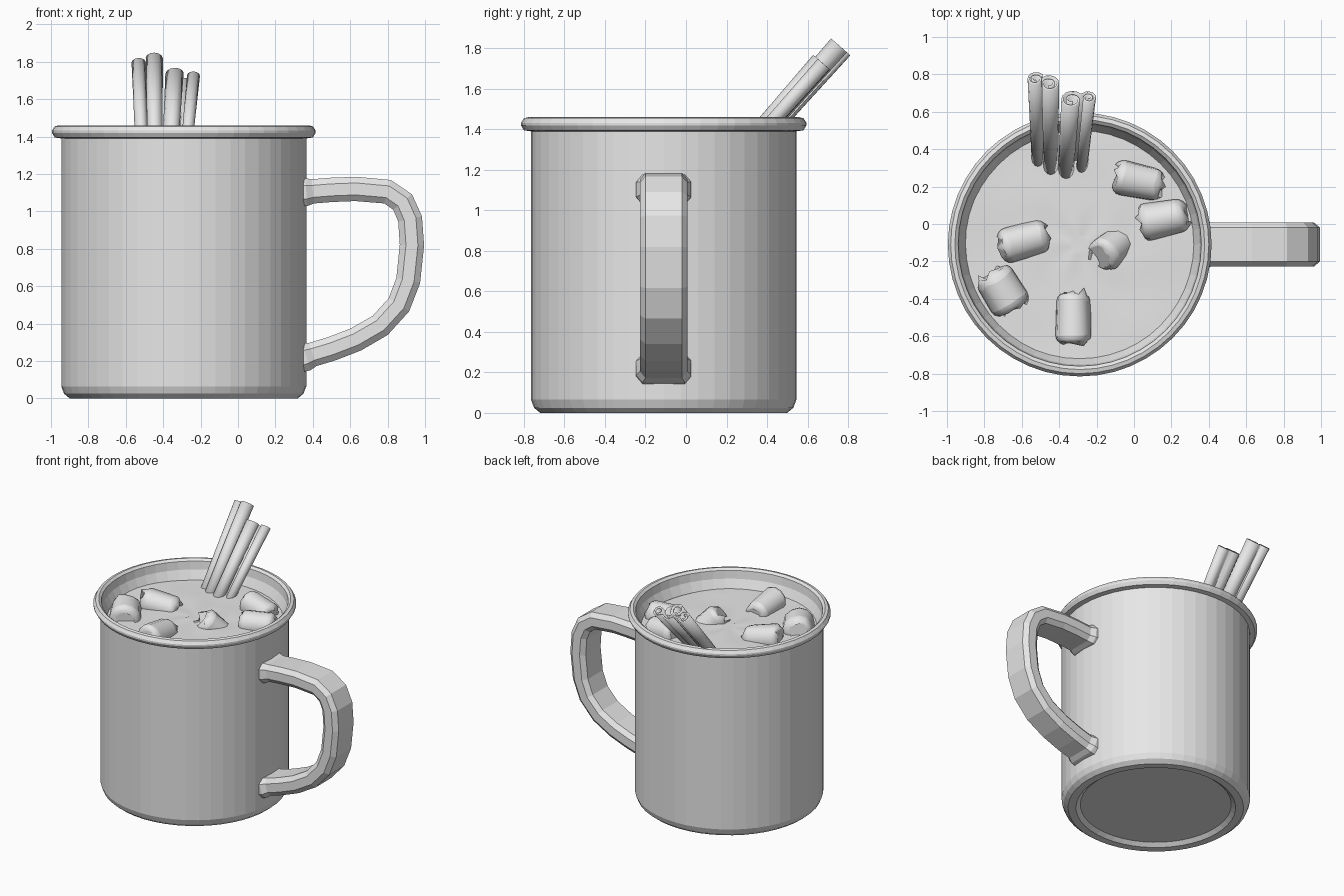
import bpy, bmesh, math, random
from mathutils import Vector, Matrix

random.seed(4)
if "Cube" in bpy.data.objects:
    bpy.data.objects.remove(bpy.data.objects["Cube"])

GREY = (0.8, 0.8, 0.8, 1)
mat = bpy.data.materials.new("plain_grey")
mat.use_nodes = True
mat.diffuse_color = GREY
mat.node_tree.nodes["Principled BSDF"].inputs["Base Color"].default_value = GREY

CX, CY = -0.29, -0.11      # mug axis
LEVEL = 1.32               # drink surface


def finish(name, bm, smooth=None):
    bmesh.ops.recalc_face_normals(bm, faces=bm.faces)
    me = bpy.data.meshes.new(name)
    bm.to_mesh(me)
    bm.free()
    ob = bpy.data.objects.new(name, me)
    bpy.context.collection.objects.link(ob)
    me.materials.append(mat)
    if smooth:
        bpy.ops.object.select_all(action='DESELECT')
        ob.select_set(True)
        bpy.context.view_layer.objects.active = ob
        bpy.ops.object.shade_smooth_by_angle(angle=math.radians(smooth))
    return ob


def skin(bm, rings, closed=True):
    """Join consecutive rings of points with quads."""
    rows = [[bm.verts.new(p) for p in r] for r in rings]
    for a, b in zip(rows, rows[1:]):
        n = len(a)
        for i in range(n if closed else n - 1):
            j = (i + 1) % n
            bm.faces.new((a[i], a[j], b[j], b[i]))
    return rows


def circle(r, z, n=48, wave=0.0):
    pts = []
    for i in range(n):
        a = 2 * math.pi * i / n
        dz = wave * (math.sin(3 * a + 20 * r) + math.sin(5 * a - 11 * r))
        pts.append((CX + r * math.cos(a), CY + r * math.sin(a), z + dz))
    return pts


# Mug: lathed wall, rolled rim and recessed base
profile = [(0.525, 0.025), (0.555, 0.0), (0.61, 0.0), (0.64, 0.025), (0.655, 0.065),
           (0.655, 1.39), (0.69, 1.395), (0.705, 1.42), (0.705, 1.432),
           (0.69, 1.455), (0.668, 1.46), (0.65, 1.445), (0.642, 1.385),
           (0.61, LEVEL), (0.6, 1.22)]
bm = bmesh.new()
rows = skin(bm, [circle(r, z) for r, z in profile])
bm.faces.new(rows[0])
finish("mug_body", bm)

# Drink: gently rippled disc
bm = bmesh.new()
rows = skin(bm, [circle(r, LEVEL, wave=0.003) for r in (0.615, 0.5, 0.38, 0.26, 0.14, 0.05)])
bm.faces.new(rows[-1])
finish("drink_surface", bm, 60)

# Handle: chamfered section swept along a loop, flared at both joints
path = [(0.32, 1.10), (0.365, 1.103), (0.40, 1.107), (0.5, 1.115), (0.63, 1.12),
        (0.8, 1.105), (0.88, 1.05), (0.92, 0.96), (0.93, 0.82), (0.91, 0.63),
        (0.86, 0.5), (0.76, 0.39), (0.63, 0.315), (0.5, 0.265), (0.40, 0.235),
        (0.365, 0.222), (0.32, 0.21)]
section = [(0.09, 0.065), (0.118, 0.032), (0.118, -0.032), (0.09, -0.065)]
section += [(-w, -h) for w, h in section]
rings = []
for i, (x, z) in enumerate(path):
    p, q = path[max(i - 1, 0)], path[min(i + 1, len(path) - 1)]
    t = Vector((q[0] - p[0], q[1] - p[1])).normalized()
    k = 1.15 if i in (0, 1, len(path) - 2, len(path) - 1) else 1.0
    rings.append([(x - t.y * h * k, CY + w * k, z + t.x * h * k) for w, h in section])
bm = bmesh.new()
rows = skin(bm, rings)
for row in (rows[0], rows[-1]):
    bm.faces.new(row)
finish("handle", bm)


# Cinnamon sticks: a bark sheet rolled into two curls
def spiral(cu, cv, r, start, turns, steps=22):
    pts = []
    for i in range(steps + 1):
        f = i / steps
        a = math.radians(start) + f * turns * 2 * math.pi
        rr = r * (1 - 0.72 * f)
        pts.append((cu + rr * math.cos(a), cv + rr * math.sin(a)))
    return pts


def cinnamon(name, top, base_x, curl_a, curl_b):
    axis = Vector((0, 0.66, 0.75)).normalized()
    top = Vector(top)
    base = top - axis * ((top.z - 1.26) / axis.z)
    base.x = base_x
    up = Vector((0, -axis.z, axis.y))
    # the two curls meet on the underside
    sheet = spiral(*curl_a, -40, -1.7)[::-1] + spiral(*curl_b, -140, 1.7)
    rings = []
    for f, k in ((0, 0.82), (0.5, 0.9), (1, 1)):
        c = base.lerp(top, f)
        rings.append([c + Vector((u * k, 0, 0)) + up * v * k for u, v in sheet])
    bm = bmesh.new()
    skin(bm, rings, closed=False)
    ob = finish(name, bm, 40)
    solid = ob.modifiers.new("bark_thickness", 'SOLIDIFY')
    solid.thickness = 0.011
    solid.offset = 0


cinnamon("cinnamon_stick_tall", (-0.485, 0.76, 1.81), -0.475,
         (-0.042, -0.022, 0.044), (0.032, 0.012, 0.056))
cinnamon("cinnamon_stick_short", (-0.3, 0.665, 1.735), -0.335,
         (-0.033, 0.0, 0.06), (0.058, -0.015, 0.04))


# Marshmallows: soft rounded cylinders floating on the drink
def marshmallow(name, x, y, z, length, radius, heading, tilt=0):
    bm = bmesh.new()
    bmesh.ops.create_cone(bm, cap_ends=True, segments=12, radius1=radius,
                          radius2=radius * 0.9, depth=length)
    for v in bm.verts:
        v.co *= random.uniform(0.93, 1.05)
    m = (Matrix.Translation((x, y, z)) @ Matrix.Rotation(math.radians(heading), 4, 'Z')
         @ Matrix.Rotation(math.radians(90 + tilt), 4, 'Y'))
    bmesh.ops.transform(bm, matrix=m, verts=bm.verts)
    ob = finish(name, bm, 80)
    bev = ob.modifiers.new("soft_edges", 'BEVEL')
    bev.width = radius * 0.38
    bev.segments = 3
    bev.limit_method = 'ANGLE'
    bev.angle_limit = math.radians(50)


for i, spec in enumerate([(0.02, 0.23, 1.33, 0.25, 0.1, -12, 6),
                          (0.16, 0.03, 1.33, 0.25, 0.1, 12, -6),
                          (-0.59, -0.09, 1.32, 0.26, 0.1, 15, 8),
                          (-0.705, -0.36, 1.335, 0.23, 0.115, 122, -6),
                          (-0.12, -0.13, 1.29, 0.2, 0.1, 40, 42),
                          (-0.325, -0.505, 1.325, 0.27, 0.1, 90, 6)]):
    marshmallow(f"marshmallow_{i + 1}", *spec)
